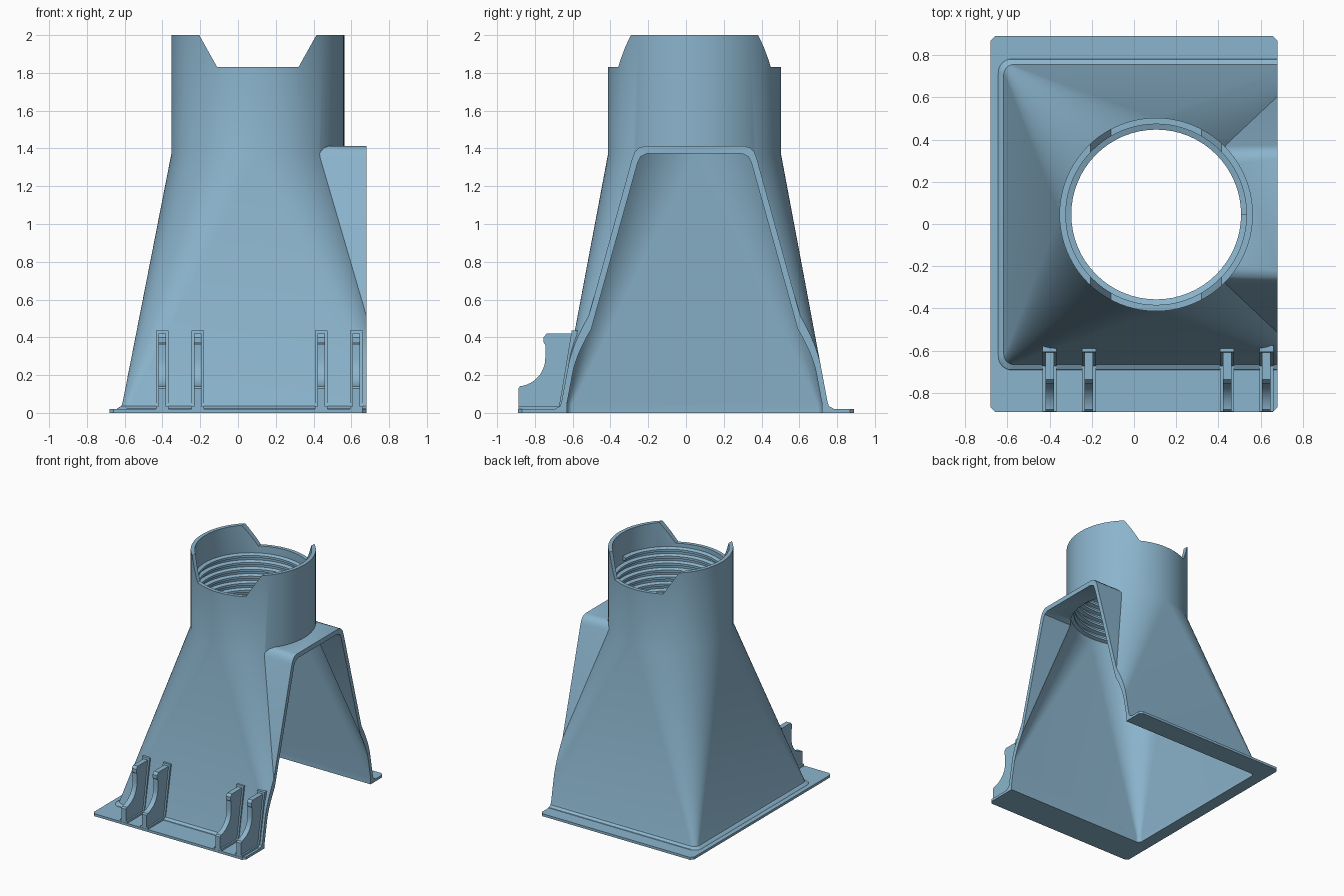
import bpy, bmesh
from math import sin, cos, pi, radians

if "Cube" in bpy.data.objects:
    bpy.data.objects.remove(bpy.data.objects["Cube"])

CX, CY = 0.105, 0.045          # axis of the round collar
R, WALL = 0.458, 0.03          # collar radius, wall thickness
XR = 0.68                      # plane of the open side

mat = bpy.data.materials.new("light blue plastic")
mat.diffuse_color = (0.26, 0.46, 0.61, 1)
mat.use_nodes = True
mat.node_tree.nodes["Principled BSDF"].inputs["Base Color"].default_value = mat.diffuse_color


def make(name, bm):
    bmesh.ops.remove_doubles(bm, verts=bm.verts, dist=1e-5)
    bmesh.ops.recalc_face_normals(bm, faces=bm.faces)
    me = bpy.data.meshes.new(name)
    bm.to_mesh(me)
    bm.free()
    ob = bpy.data.objects.new(name, me)
    bpy.context.collection.objects.link(ob)
    me.materials.append(mat)
    return ob


def loft(name, rings):
    """Skin a list of equal-length point rings and cap both ends."""
    bm = bmesh.new()
    rows = [[bm.verts.new(p) for p in ring] for ring in rings]
    n = len(rows[0])
    for a, b in zip(rows, rows[1:]):
        for i in range(n):
            j = (i + 1) % n
            bm.faces.new((a[i], a[j], b[j], b[i]))
    bm.faces.new(rows[0])
    bm.faces.new(rows[-1])
    return make(name, bm)


def rounded(hx, hy, r, z, seg=20):
    """Rounded rectangle; becomes a circle when hx = hy = r."""
    pts = []
    for q, (sx, sy) in enumerate(((1, 1), (-1, 1), (-1, -1), (1, -1))):
        for k in range(seg + 1):
            a = (q + k / seg) * pi / 2
            pts.append((CX + sx * (hx - r) + r * cos(a), CY + sy * (hy - r) + r * sin(a), z))
    return pts


def prism_x(name, yz, x0, x1):
    return loft(name, [[(x, y, z) for y, z in yz] for x in (x0, x1)])


def boolean(ob, tool, op):
    m = ob.modifiers.new(op, 'BOOLEAN')
    m.operation, m.object, m.solver = op, tool, 'EXACT'
    bpy.context.view_layer.objects.active = ob
    bpy.ops.object.modifier_apply(modifier=m.name)
    bpy.data.objects.remove(tool)


def smooth(ob, angle=30):
    bpy.ops.object.select_all(action='DESELECT')
    ob.select_set(True)
    bpy.context.view_layer.objects.active = ob
    bpy.ops.object.shade_smooth_by_angle(angle=radians(angle))


def arch(half):
    """Mirror a half outline (half width, height) into a full arch."""
    return [(CY - h, z) for h, z in half] + [(CY + h, z) for h, z in reversed(half)]


# Hood: rectangular foot blending into the round collar
hood = loft("hood_and_collar", [
    rounded(0.755, 0.742, 0.07, 0.01), rounded(0.745, 0.735, 0.065, 0.024),
    rounded(0.722, 0.711, 0.05, 0.036), rounded(0.715, 0.704, 0.045, 0.06),
    rounded(R, R, R, 1.37), rounded(R, R, R, 2.0)])

# Arched extension toward the open side
boolean(hood, prism_x("arch_outer", arch(
    [(0.70, 0.005), (0.329, 1.35), (0.315, 1.383), (0.295, 1.403), (0.265, 1.412)]),
    CX, 0.95), 'UNION')

# Foot flange with chamfered corners
c, fx, fy = 0.022, 0.68, 0.89
outline = [(-fx + c, -fy), (fx - c, -fy), (fx, -fy + c), (fx, fy - c),
           (fx - c, fy), (-fx + c, fy), (-fx, fy - c), (-fx, -fy + c)]
boolean(hood, loft("flange", [[(x, y, z) for x, y in outline] for z in (0, 0.02)]), 'UNION')

# Trim everything past the open side
boolean(hood, prism_x("trim", [(-2, -1), (2, -1), (2, 3), (-2, 3)], XR, 2), 'DIFFERENCE')

# Hollow interior, bore and arch opening
rb = R - WALL
boolean(hood, loft("interior", [
    rounded(0.685, 0.675, 0.03, -0.1), rounded(0.685, 0.675, 0.03, 0.05),
    rounded(rb, rb, rb, 1.365), rounded(rb, rb, rb, 2.1)]), 'DIFFERENCE')
boolean(hood, prism_x("arch_inner", arch(
    [(0.67, -0.05), (0.67, 0.0), (0.301, 1.325), (0.285, 1.357), (0.25, 1.374)]),
    CX + 0.01, 1.0), 'DIFFERENCE')

# Sloped notches in the front and back of the collar rim
notch = [(-0.215, 1.83), (0.215, 1.83), (0.366, 2.1), (-0.366, 2.1)]
boolean(hood, loft("notch", [[(CX + x, y, z) for x, z in notch] for y in (-1.5, 1.5)]),
        'DIFFERENCE')
smooth(hood)

# Internal helical thread
turns, pitch, steps = 7, 0.056, 64
section = [(rb + 0.01, -0.022), (0.402, -0.009), (0.402, 0.009), (rb + 0.01, 0.022)]
rings = []
for i in range(turns * steps + 1):
    a = 2 * pi * i / steps
    z0 = 1.40 + pitch * i / steps
    rings.append([(CX + r * cos(a), CY + r * sin(a), z0 + dz) for r, dz in section])
smooth(loft("collar_thread", rings))

# Clip fins on the front: concave cradle, thin blade, flared root
blade = [(-0.575, 0.42), (-0.635, 0.01), (-0.888, 0.01), (-0.888, 0.13), (-0.878, 0.141)]
blade += [(-0.895 + 0.15 * cos(radians(a)), 0.29 + 0.15 * sin(radians(a)))
          for a in range(-80, 1, 10)]
blade += [(-0.745, 0.36), (-0.755, 0.375), (-0.755, 0.40), (-0.737, 0.42)]
root = [(-0.575, 0.435), (-0.635, 0.01), (-0.888, 0.01), (-0.888, 0.035),
        (-0.672, 0.035), (-0.605, 0.435)]
for k, x in enumerate((-0.40, -0.214, 0.441, 0.627), 1):
    smooth(prism_x(f"clip_fin_{k}", blade, x - 0.02, x + 0.02))
    smooth(prism_x(f"clip_fin_root_{k}", root, x - 0.033, x + 0.033))
